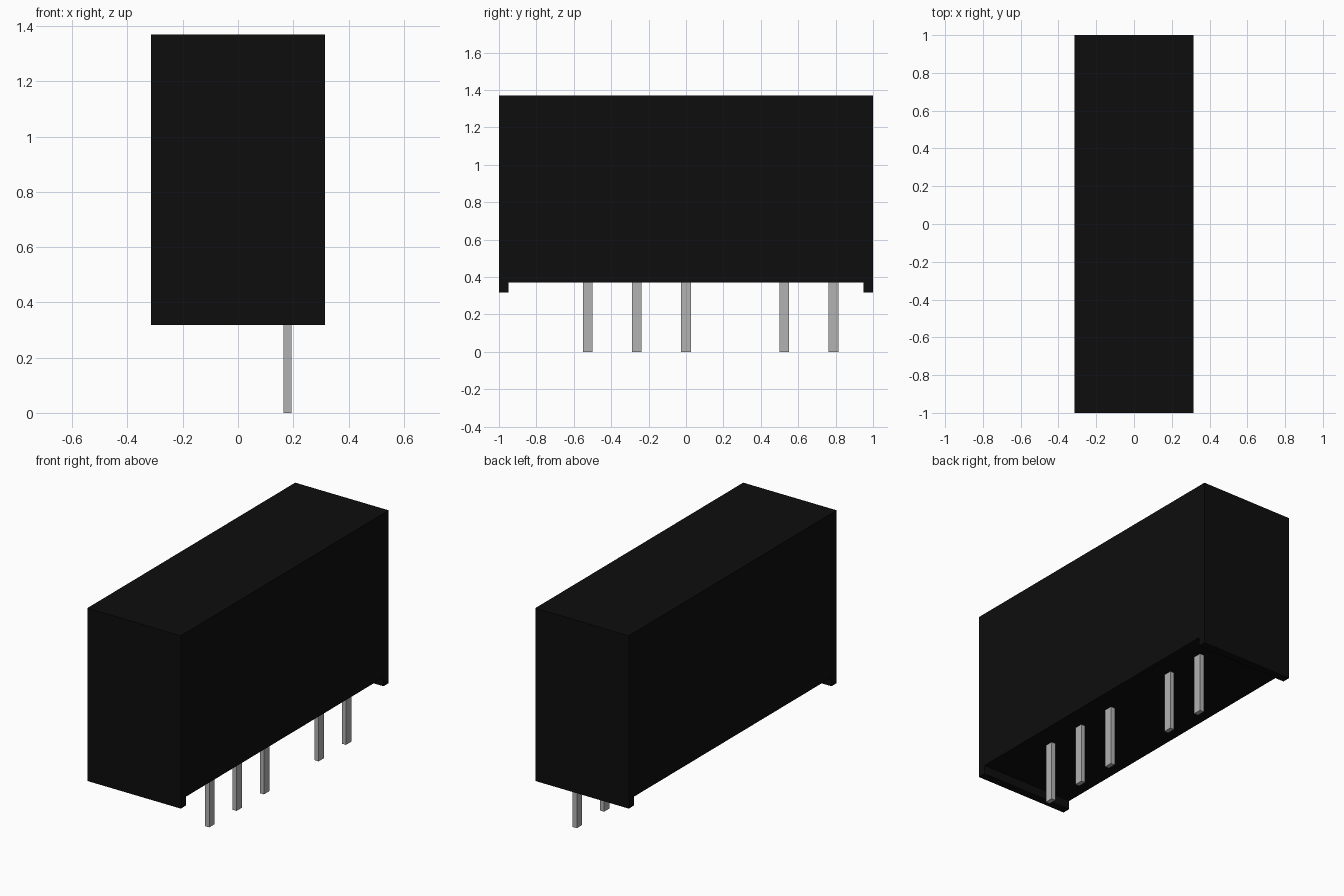
import bpy

cube = bpy.data.objects.get("Cube")
if cube:
    bpy.data.objects.remove(cube, do_unlink=True)


def material(name, colour):
    mat = bpy.data.materials.new(name)
    mat.use_nodes = True
    mat.diffuse_color = colour
    mat.node_tree.nodes["Principled BSDF"].inputs["Base Color"].default_value = colour
    return mat


def box(name, low, high, mat):
    centre = [(a + b) / 2 for a, b in zip(low, high)]
    bpy.ops.mesh.primitive_cube_add(size=1, location=centre)
    obj = bpy.context.object
    obj.name = name
    obj.scale = [b - a for a, b in zip(low, high)]
    bpy.ops.object.transform_apply(location=False, rotation=False, scale=True)
    obj.data.materials.append(mat)
    return obj


black = material("black plastic", (0.004, 0.004, 0.004, 1))
metal = material("grey metal", (0.45, 0.45, 0.45, 1))

HALF_X, FOOT_Z, BASE_Z, TOP_Z = 0.315, 0.318, 0.372, 1.37
FOOT = 0.05

# Housing: one extruded outline, with a standoff foot at each end
outline = [(-1, FOOT_Z), (-1 + FOOT, FOOT_Z), (-1 + FOOT, BASE_Z),
           (1 - FOOT, BASE_Z), (1 - FOOT, FOOT_Z), (1, FOOT_Z),
           (1, TOP_Z), (-1, TOP_Z)]
count = len(outline)
verts = [(x, y, z) for x in (-HALF_X, HALF_X) for y, z in outline]
faces = [tuple(reversed(range(count))), tuple(range(count, 2 * count))]
faces += [(i, (i + 1) % count, (i + 1) % count + count, i + count) for i in range(count)]
mesh = bpy.data.meshes.new("housing")
mesh.from_pydata(verts, [], faces)
mesh.materials.append(black)
housing = bpy.data.objects.new("housing", mesh)
bpy.context.collection.objects.link(housing)

# Row of pins on an even pitch, with one position left empty
PITCH = 0.263
for number, step in enumerate((-2, -1, 0, 2, 3), 1):
    y = step * PITCH
    box(f"pin_{number}", (0.165, y - 0.026, 0), (0.193, y + 0.026, BASE_Z), metal)
